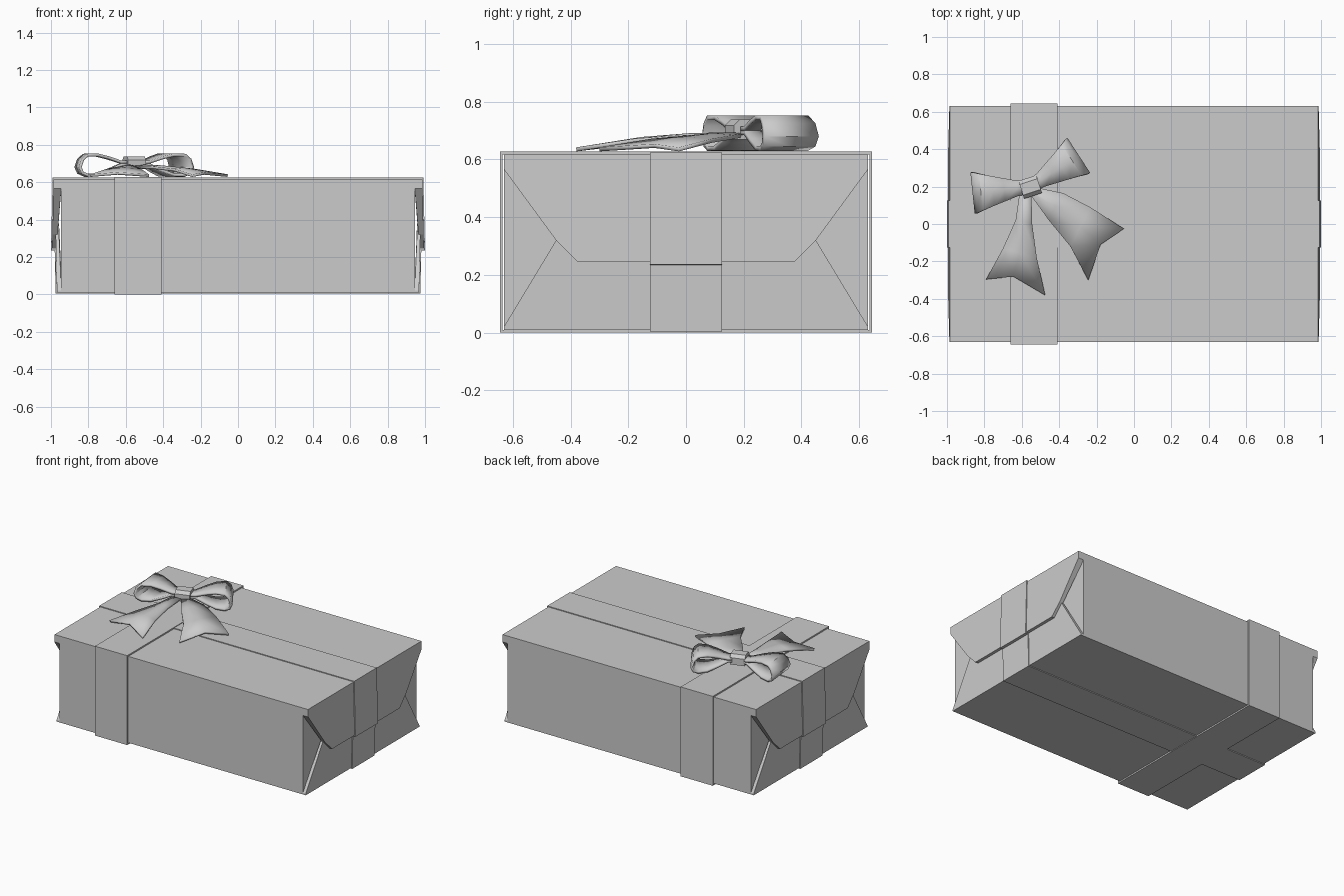
import bpy, bmesh, math
from mathutils import Vector, Matrix

cube = bpy.data.objects.get("Cube")
if cube:
    bpy.data.objects.remove(cube, do_unlink=True)

paper = bpy.data.materials.new("plain_grey")
paper.use_nodes = True
GREY = (0.6, 0.6, 0.6, 1)
paper.diffuse_color = GREY
paper.node_tree.nodes["Principled BSDF"].inputs["Base Color"].default_value = GREY


def build(name, verts, faces, thickness=0, offset=-1, smooth=False):
    mesh = bpy.data.meshes.new(name)
    mesh.from_pydata([tuple(v) for v in verts], [], faces)
    bm = bmesh.new()
    bm.from_mesh(mesh)
    bmesh.ops.recalc_face_normals(bm, faces=bm.faces)
    bm.to_mesh(mesh)
    bm.free()
    mesh.materials.append(paper)
    obj = bpy.data.objects.new(name, mesh)
    bpy.context.collection.objects.link(obj)
    if thickness:
        mod = obj.modifiers.new("thickness", "SOLIDIFY")
        mod.thickness = thickness
        mod.offset = offset
    if smooth:
        bpy.ops.object.select_all(action="DESELECT")
        obj.select_set(True)
        bpy.context.view_layer.objects.active = obj
        bpy.ops.object.shade_smooth_by_angle(angle=math.radians(40))
    return obj


def strip(name, rows, thickness, closed=False, offset=-1, smooth=False):
    """Sheet lofted through rows of equally many points."""
    n, w = len(rows), len(rows[0])
    faces = [(i * w + j, i * w + j + 1, (i + 1) % n * w + j + 1, (i + 1) % n * w + j)
             for i in range(n if closed else n - 1) for j in range(w - 1)]
    return build(name, [p for r in rows for p in r], faces, thickness, offset, smooth)


def slab(name, outer, inner):
    """Closed solid between two matching outlines."""
    n = len(outer)
    faces = [tuple(range(n)), tuple(range(n, 2 * n))]
    faces += [(i, (i + 1) % n, n + (i + 1) % n, n + i) for i in range(n)]
    return build(name, outer + inner, faces)


# Box body
BODY, DEEP, LOW, HIGH = 0.947, 0.63, 0.01, 0.617
body_ring = [(-DEEP, LOW), (DEEP, LOW), (DEEP, HIGH), (-DEEP, HIGH)]
slab("box_body", [(BODY, y, z) for y, z in body_ring], [(-BODY, y, z) for y, z in body_ring])


# Folded paper flaps at both ends: (half width, height, outer x, inner x)
def flap(name, side, levels):
    outline = [(y, z, xo, xi) for y, z, xo, xi in levels]
    outline += [(-y, z, xo, xi) for y, z, xo, xi in reversed(levels)]
    slab(name, [(side * xo, y, z) for y, z, xo, xi in outline],
         [(side * xi, y, z) for y, z, xo, xi in outline])


upper = [(DEEP, HIGH, 0.985, 0.94), (DEEP, 0.565, 0.987, 0.945),
         (0.45, 0.32, 0.992, 0.965), (0.375, 0.245, 0.994, 0.97)]
lower = [(DEEP, LOW, 0.968, 0.94), (DEEP, 0.022, 0.968, 0.945),
         (0.45, 0.32, 0.975, 0.957), (0.40, 0.38, 0.975, 0.957)]
for side, word in ((1, "left"), (-1, "right")):
    flap(word + "_upper_flap", side, upper)
    flap(word + "_lower_flap", side, lower)

# Ribbon running lengthwise, stepping over the upper flaps
half = [(0.975, 0.004), (0.980, 0.235), (1.0, 0.236), (0.991, 0.624)]
path = half + [(-x, z) for x, z in reversed(half)]
strip("long_ribbon", [[(x, -0.125, z), (x, 0.125, z)] for x, z in path], 0.008, closed=True)

# Ribbon wrapped crosswise
path = [(-0.645, 0), (0.645, 0), (0.645, 0.628), (-0.645, 0.628)]
strip("cross_ribbon", [[(-0.66, y, z), (-0.41, y, z)] for y, z in path], 0.014, closed=True)

# Bow loops: distance from the knot and height
KNOT = Vector((-0.555, 0.198, 0))
profile = [(0.02, 0.715), (0.07, 0.715), (0.14, 0.738), (0.20, 0.753), (0.265, 0.752),
           (0.295, 0.725), (0.31, 0.68), (0.295, 0.645), (0.26, 0.629), (0.20, 0.632),
           (0.13, 0.658), (0.07, 0.685), (0.02, 0.685)]
for word, angle in (("left", 33), ("right", 186)):
    turn = Matrix.Rotation(math.radians(angle), 3, "Z")
    rows = []
    for r, z in profile:
        w = 0.036 + 0.29 * max(r - 0.05, 0)
        rows.append([KNOT + turn @ Vector((r, s * w, z)) for s in (-1, 0, 1)])
    strip(word + "_bow_loop", rows, 0.016, smooth=True)

# Knot: a short band around the middle of the bow
turn = Matrix.Rotation(math.radians(18), 3, "Z")
ring = [(-0.05, 0.67), (-0.05, 0.718), (-0.03, 0.738), (0.03, 0.738), (0.05, 0.718), (0.05, 0.67)]
slab("bow_knot", [KNOT + turn @ Vector((0.05, y, z)) for y, z in ring],
     [KNOT + turn @ Vector((-0.05, y, z)) for y, z in ring])

# Bow tails: both edges from the knot to the tips, then the notch
tails = {
    "right": ([(-0.61, 0.17), (-0.632, 0.02), (-0.70, -0.13), (-0.79, -0.295)],
              [(-0.55, 0.18), (-0.545, 0.0), (-0.52, -0.18), (-0.475, -0.38)], (-0.645, -0.28)),
    "left": ([(-0.57, 0.18), (-0.455, 0.02), (-0.34, -0.12), (-0.245, -0.30)],
             [(-0.50, 0.19), (-0.38, 0.165), (-0.235, 0.09), (-0.055, -0.025)], (-0.18, -0.11)),
}
heights = [0.682, 0.678, 0.665, 0.635]
for word, (edge_a, edge_b, notch) in tails.items():
    rows = []
    for a, b, z in zip(edge_a, edge_b, heights):
        a, b = Vector((*a, z)), Vector((*b, z))
        rows.append([a, (a + b) / 2 + Vector((0, 0, 0.006)), b])
    rows[-1][1] = Vector((*notch, 0.647))
    strip(word + "_bow_tail", rows, 0.014, offset=0, smooth=True)
